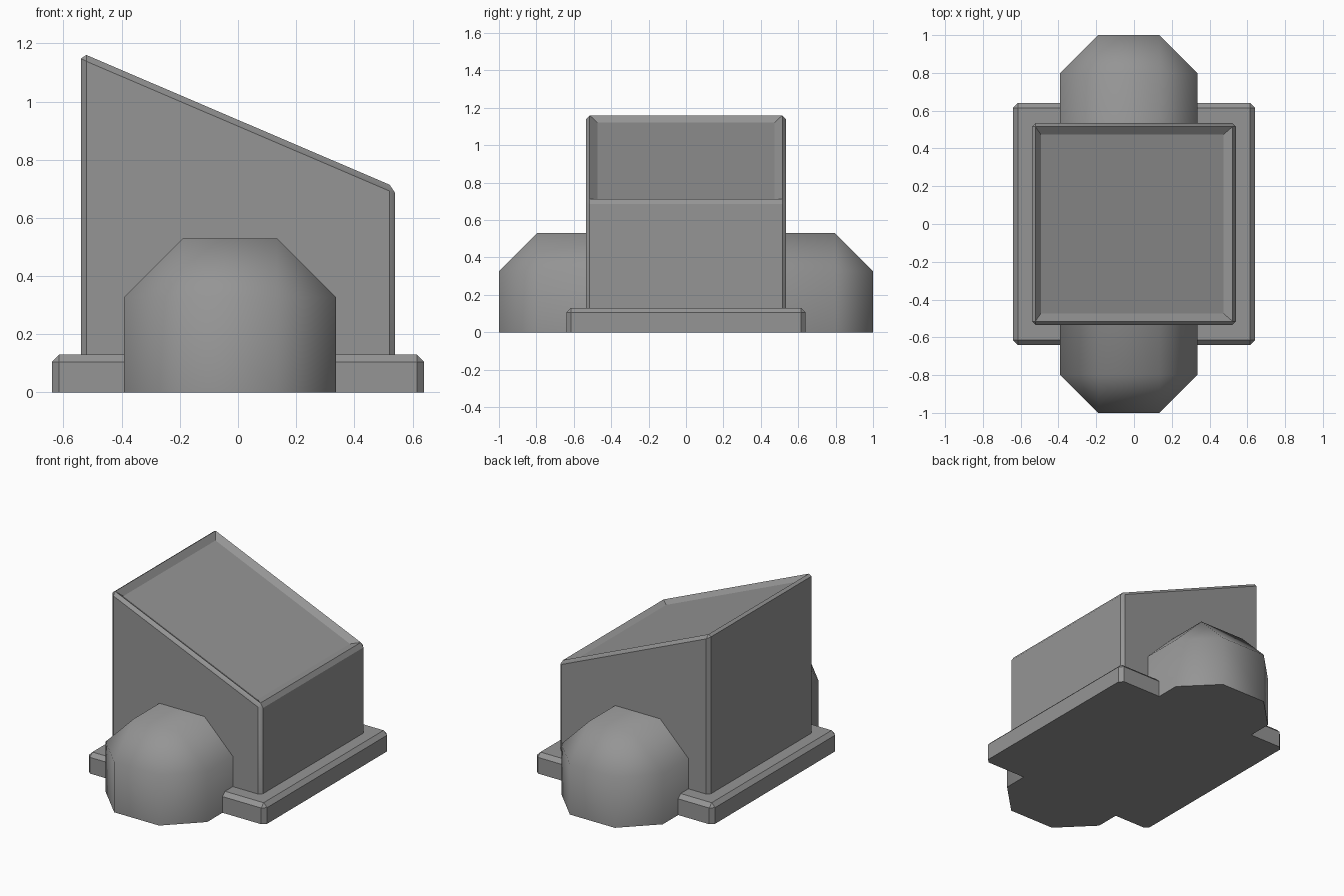
import bpy, bmesh, math

if "Cube" in bpy.data.objects:
    bpy.data.objects.remove(bpy.data.objects["Cube"])

grey = bpy.data.materials.new("plain grey")
grey.diffuse_color = (0.3, 0.3, 0.3, 1)
grey.use_nodes = True
grey.node_tree.nodes["Principled BSDF"].inputs["Base Color"].default_value = grey.diffuse_color


def block(name, x0, x1, half_y, z_left, z_right, bevel, smooth_angle, panel=None):
    """Block standing on z=0 with a (possibly sloping) top; all edges but the bottom ones are chamfered."""
    bm = bmesh.new()
    bmesh.ops.create_cube(bm, size=1)
    for v in bm.verts:
        left = v.co.x < 0
        v.co.x = x0 if left else x1
        v.co.y = math.copysign(half_y, v.co.y)
        v.co.z = 0 if v.co.z < 0 else (z_left if left else z_right)
    edges = [e for e in bm.edges if max(v.co.z for v in e.verts) > 0.001]
    bmesh.ops.bevel(bm, geom=edges, offset=bevel, offset_type='OFFSET',
                    segments=1, affect='EDGES', clamp_overlap=True)
    if panel:
        # shallow dished panel in the top face
        bm.normal_update()
        top = max((f for f in bm.faces if f.normal.z > 0.5), key=lambda f: f.calc_area())
        bmesh.ops.inset_region(bm, faces=[top], thickness=panel[0], depth=-panel[1])
    bmesh.ops.recalc_face_normals(bm, faces=bm.faces)
    me = bpy.data.meshes.new(name)
    bm.to_mesh(me)
    bm.free()
    me.materials.append(grey)
    ob = bpy.data.objects.new(name, me)
    bpy.context.collection.objects.link(ob)
    bpy.ops.object.select_all(action='DESELECT')
    ob.select_set(True)
    bpy.context.view_layer.objects.active = ob
    bpy.ops.object.shade_smooth_by_angle(angle=math.radians(smooth_angle))
    return ob


# low plinth
block("base_plate", -0.64, 0.64, 0.64, 0.13, 0.13, 0.025, 30)
# tall body with sloping top and recessed panel
block("sloped_body", -0.54, 0.54, 0.535, 1.168, 0.706, 0.02, 30, panel=(0.06, 0.025))
# rounded housing passing through front and back
block("cross_housing", -0.392, 0.337, 1.0, 0.53, 0.53, 0.203, 50)
